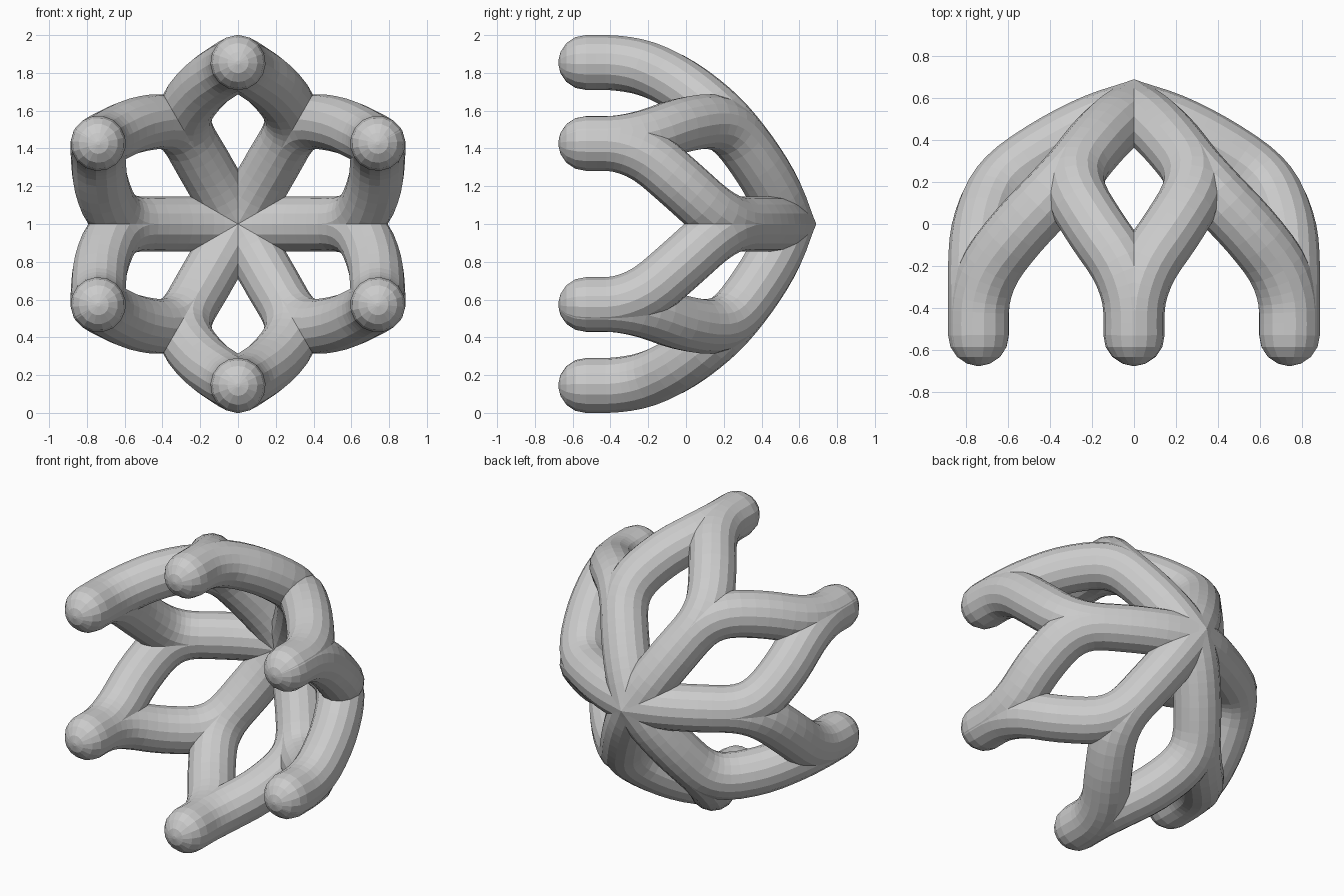
import bpy, bmesh, math
from mathutils import Vector, Matrix

if "Cube" in bpy.data.objects:
    bpy.data.objects.remove(bpy.data.objects["Cube"])

R = 0.146  # tube radius

# Centre line of one 30-degree wedge: (outward, depth y, sideways)
PATH = [Vector(p) for p in [
    (-0.32, 0.63, 0), (-0.16, 0.59, 0), (0, 0.535, 0), (0.18, 0.475, 0),
    (0.37, 0.38, 0), (0.56, 0.255, 0.005), (0.665, 0.135, 0.07),
    (0.725, -0.03, 0.215), (0.74, -0.2, 0.355), (0.74, -0.36, 0.42),
    (0.74, -0.53, 0.427), (0.74, -0.68, 0.427)]]


def smooth_path(pts, steps=3):
    """Catmull-Rom samples between the second and the second last point."""
    out = []
    for a, b, c, d in zip(pts, pts[1:], pts[2:], pts[3:]):
        for i in range(steps):
            t = i / steps
            out.append(0.5 * (2 * b + (c - a) * t + (2 * a - 5 * b + 4 * c - d) * t ** 2
                              + (3 * b - a - 3 * c + d) * t ** 3))
    return out + [pts[-2]]


# Tube with a rounded tip
samples = [(p, 1.0) for p in smooth_path(PATH)]
tip = samples[-1][0]
for k in range(1, 5):
    a = math.radians(min(22.5 * k, 86))
    samples.append((tip + Vector((0, -R * math.sin(a), 0)), math.cos(a)))

curve = bpy.data.curves.new("tube_path", 'CURVE')
curve.dimensions = '3D'
curve.twist_mode = 'MINIMUM'
curve.bevel_depth = R
curve.bevel_resolution = 6
curve.use_fill_caps = True
spline = curve.splines.new('POLY')
spline.points.add(len(samples) - 1)
for pt, (co, rad) in zip(spline.points, samples):
    pt.co = (*co, 1)
    pt.radius = rad
helper = bpy.data.objects.new("tube_path", curve)
bpy.context.collection.objects.link(helper)
bpy.context.view_layer.update()
wedge = bpy.data.meshes.new_from_object(
    helper.evaluated_get(bpy.context.evaluated_depsgraph_get()))
bpy.data.objects.remove(helper)

# Trim the tube to the wedge between its two mirror planes
bm = bmesh.new()
bm.from_mesh(wedge)
bmesh.ops.remove_doubles(bm, verts=bm.verts, dist=0.0005)
a = math.radians(30)
for normal in ((0, 0, -1), (-math.sin(a), 0, math.cos(a))):
    bmesh.ops.bisect_plane(bm, geom=bm.verts[:] + bm.edges[:] + bm.faces[:], dist=1e-5,
                           plane_co=(0, 0, 0), plane_no=normal, clear_outer=True)
bm.to_mesh(wedge)
bm.free()

# Mirror and repeat the wedge six times around the y axis
bm = bmesh.new()
for i in range(6):
    for flip in (1, -1):
        part = wedge.copy()
        part.transform(Matrix.Translation((0, 0, 1))
                       @ Matrix.Rotation(math.radians(60 * i), 4, 'Y')
                       @ Matrix.Diagonal((1, 1, flip, 1)))
        bm.from_mesh(part)
        bpy.data.meshes.remove(part)
bmesh.ops.remove_doubles(bm, verts=bm.verts, dist=0.0005)
bmesh.ops.recalc_face_normals(bm, faces=bm.faces)
for f in bm.faces:
    f.smooth = False
mesh = bpy.data.meshes.new("branching_cage")
bm.to_mesh(mesh)
bm.free()
bpy.data.meshes.remove(wedge)
bpy.context.collection.objects.link(bpy.data.objects.new("branching_cage", mesh))
